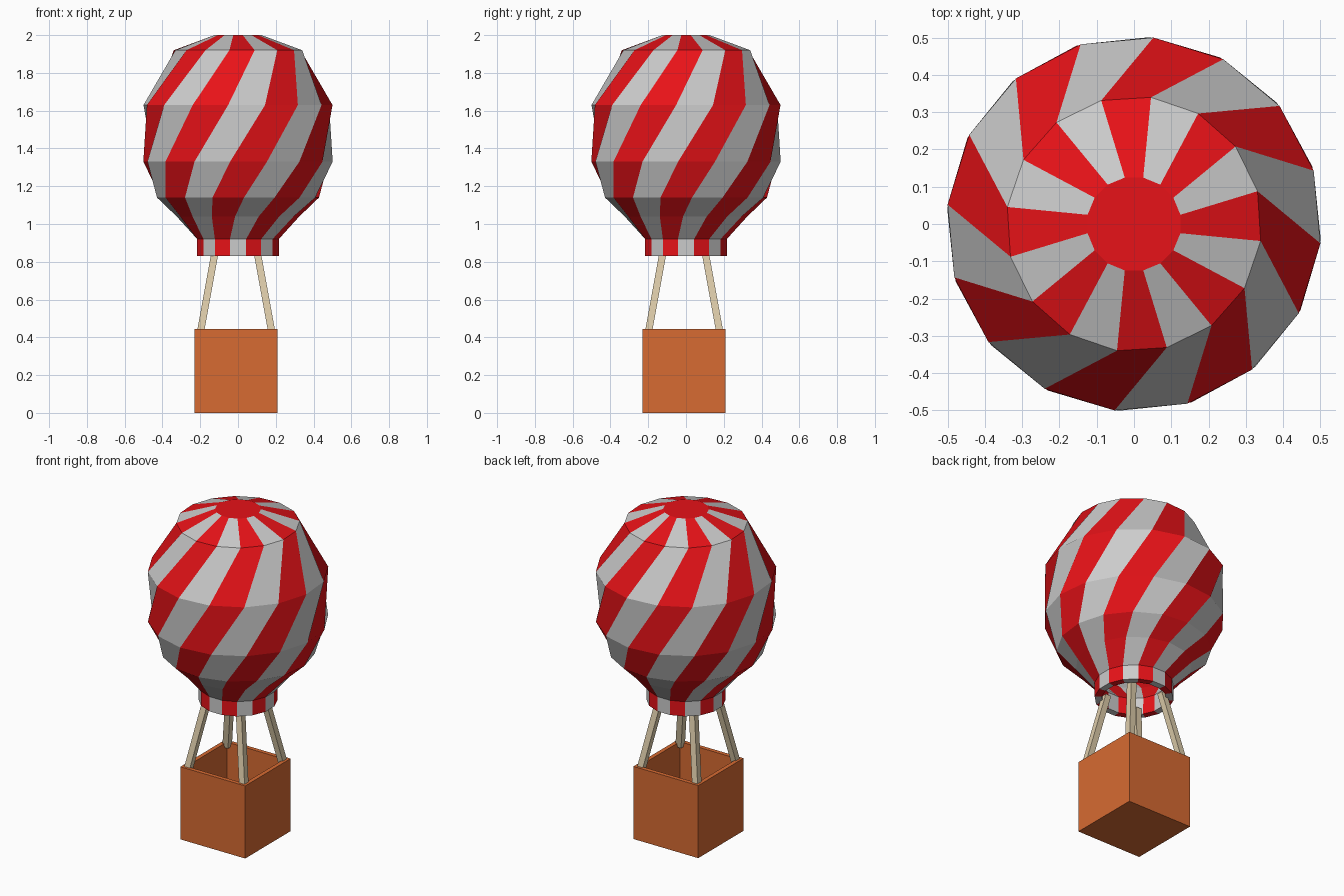
import bpy, bmesh
from math import sin, cos, radians
from mathutils import Vector

if "Cube" in bpy.data.objects:
    bpy.data.objects.remove(bpy.data.objects["Cube"])


def material(name, rgb):
    m = bpy.data.materials.new(name)
    m.diffuse_color = (*rgb, 1)
    m.use_nodes = True
    m.node_tree.nodes["Principled BSDF"].inputs["Base Color"].default_value = m.diffuse_color
    return m


RED = material("red_cloth", (0.8, 0.006, 0.009))
WHITE = material("white_cloth", (0.8, 0.8, 0.8))
WICKER = material("wicker", (0.68, 0.145, 0.032))
ROPE = material("rope", (0.72, 0.6, 0.4))


def finish(bm, name, mats):
    bmesh.ops.recalc_face_normals(bm, faces=bm.faces)
    me = bpy.data.meshes.new(name)
    bm.to_mesh(me)
    bm.free()
    for m in mats:
        me.materials.append(m)
    ob = bpy.data.objects.new(name, me)
    bpy.context.collection.objects.link(ob)
    return ob


# Balloon envelope: rings of (height, radius, twist in degrees), striped by column
SIDES = 16
STEP = 360 / SIDES
PROFILE = [(0.83, 0.22, -67.5), (0.92, 0.22, -67.5), (1.04, 0.325, -59),
           (1.14, 0.43, -52), (1.33, 0.503, -38.5), (1.63, 0.503, -17.2),
           (1.92, 0.343, 3.6), (2.0, 0.127, 0)]
bm = bmesh.new()
rings = []
for z, r, twist in PROFILE:
    angles = [radians(twist + (j - 0.5) * STEP) for j in range(SIDES)]
    rings.append([bm.verts.new((r * cos(a), r * sin(a), z)) for a in angles])
for low, high in zip(rings, rings[1:]):
    for j in range(SIDES):
        k = (j + 1) % SIDES
        f = bm.faces.new((low[j], low[k], high[k], high[j]))
        f.material_index = j % 2
bm.faces.new(rings[-1])
envelope = finish(bm, "balloon_envelope", [RED, WHITE])
# cloth thickness, which shows as the rim of the mouth
solid = envelope.modifiers.new("thickness", 'SOLIDIFY')
solid.thickness = 0.04
solid.offset = -1

# Basket: open-topped box with thick walls
C, HALF, TOP, WALL = -0.01, 0.22, 0.445, 0.036
bm = bmesh.new()
bmesh.ops.create_cube(bm, size=1)
for v in bm.verts:
    v.co = Vector((C + v.co.x * 2 * HALF, C + v.co.y * 2 * HALF, (v.co.z + 0.5) * TOP))
lid = max(bm.faces, key=lambda f: f.calc_center_median().z)
bmesh.ops.inset_region(bm, faces=[lid], thickness=WALL)
inner = bmesh.ops.extrude_face_region(bm, geom=[lid])
bmesh.ops.translate(bm, vec=(0, 0, WALL - TOP),
                    verts=[g for g in inner["geom"] if isinstance(g, bmesh.types.BMVert)])
if lid.is_valid:
    bmesh.ops.delete(bm, geom=[lid], context='FACES_ONLY')
finish(bm, "basket", [WICKER])

# Four square ropes leaning from the basket corners to the mouth
for side, sx in (("left", -1), ("right", 1)):
    for end, sy in (("front", -1), ("back", 1)):
        bm = bmesh.new()
        bmesh.ops.create_cube(bm, size=1)
        for v in bm.verts:
            up = v.co.z > 0
            d = 0.11 if up else 0.19
            v.co = Vector((C + sx * d + v.co.x * 0.038, C + sy * d + v.co.y * 0.038,
                           0.86 if up else 0.42))
        finish(bm, f"rope_{end}_{side}", [ROPE])
